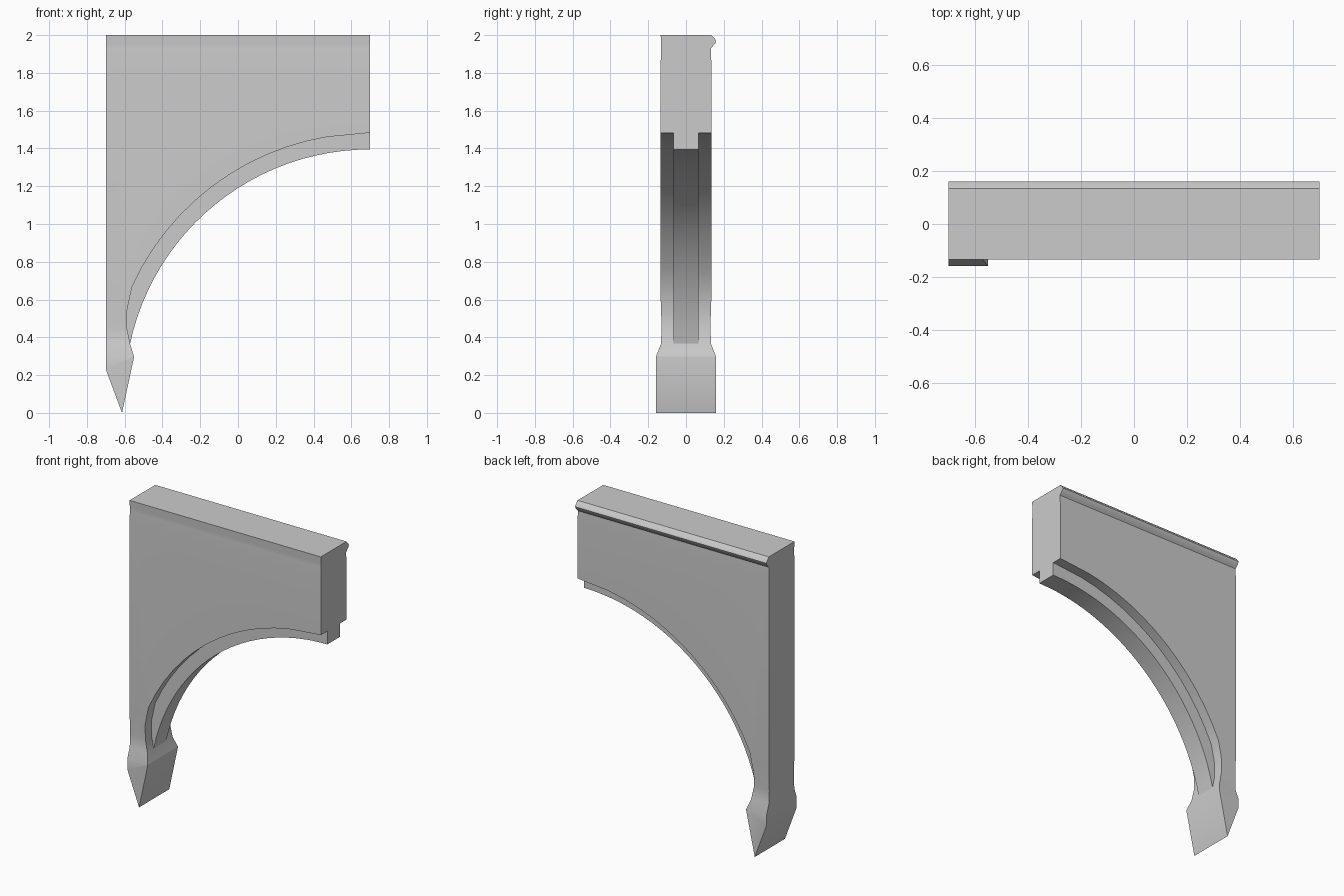
import bpy, bmesh
from math import cos, sin, radians

if "Cube" in bpy.data.objects:
    bpy.data.objects.remove(bpy.data.objects["Cube"])

CX, CZ = 0.7, 0.095   # common centre of both arch curves


def arc(radius, start, end, steps):
    out = []
    for i in range(steps + 1):
        a = radians(start + (end - start) * i / steps)
        out.append((CX + radius * cos(a), CZ + radius * sin(a)))
    return out


def interp(table, z):
    for (z0, v0), (z1, v1) in zip(table, table[1:]):
        if z <= z1:
            return v0 + (v1 - v0) * max(0, z - z0) / (z1 - z0)
    return table[-1][1]


def build(name, outline, front, back):
    """Extrude an XZ outline; depth of each side follows a (z, depth) table."""
    bm = bmesh.new()
    face = bm.faces.new([bm.verts.new((x, -1, z)) for x, z in outline])
    ext = bmesh.ops.extrude_face_region(bm, geom=[face], use_keep_orig=True)
    for v in ext["geom"]:
        if isinstance(v, bmesh.types.BMVert):
            v.co.y = 1
    for z in sorted({z for z, _ in front + back}):
        if 0 < z < 2:
            bmesh.ops.bisect_plane(bm, geom=bm.verts[:] + bm.edges[:] + bm.faces[:],
                                   dist=1e-5, plane_co=(0, 0, z), plane_no=(0, 0, 1))
    for v in bm.verts:
        v.co.y = -interp(front, v.co.z) if v.co.y < 0 else interp(back, v.co.z)
    bmesh.ops.recalc_face_normals(bm, faces=bm.faces[:])
    me = bpy.data.meshes.new(name)
    bm.to_mesh(me)
    bm.free()
    ob = bpy.data.objects.new(name, me)
    bpy.context.collection.objects.link(ob)
    bpy.ops.object.select_all(action='DESELECT')
    ob.select_set(True)
    bpy.context.view_layer.objects.active = ob
    bpy.ops.object.shade_smooth_by_angle(angle=radians(30))
    return ob


# Bracket body: slab, pointed foot, and a bead along the top of the back
leg = [(0, 0.158), (0.30, 0.158), (0.365, 0.133), (0.45, 0.129), (0.60, 0.134), (1.86, 0.134)]
front = leg + [(1.94, 0.131), (2.0, 0.134)]
back = leg + [(1.93, 0.131), (1.955, 0.155), (1.968, 0.160), (1.98, 0.153), (2.0, 0.134)]
body = [(-0.7, 2), (-0.7, 0.23), (-0.614, 0), (-0.55, 0.297), (-0.571, 0.365),
        (-0.588, 0.45), (-0.588, 0.54)]
body += arc(1.385, 155.6, 99.5, 12) + [(0.7, 1.483), (0.7, 2)]
build("bracket_body", body, front, back)

# Narrow rib following the underside of the arch
rib = arc(1.30, 90, 168, 24) + arc(1.40, 168, 90, 24)
half = [(0, 0.066), (2, 0.066)]
build("arch_rib", rib, half, half)
